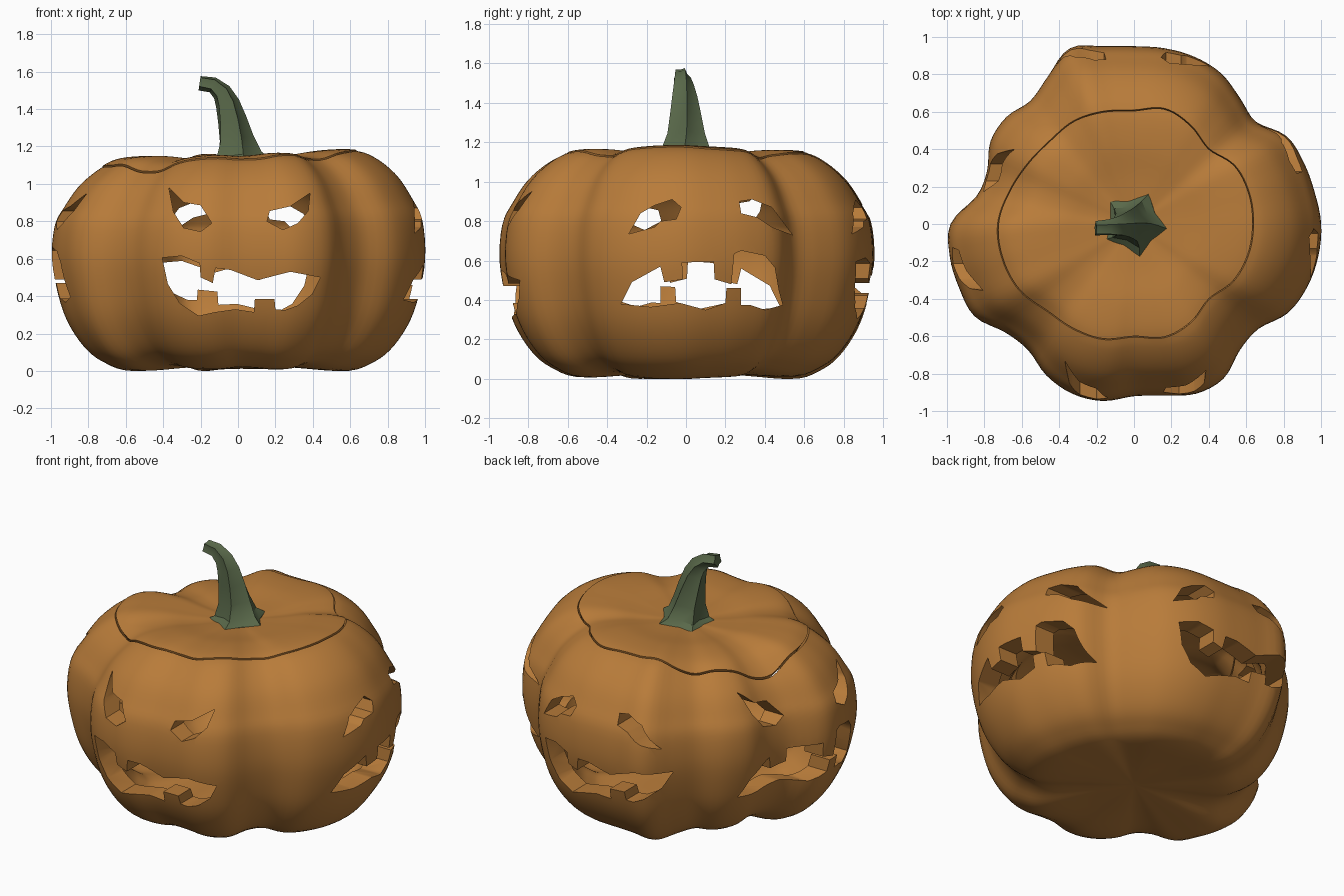
import bpy, bmesh, math
from mathutils import Vector
from mathutils.bvhtree import BVHTree

if "Cube" in bpy.data.objects:
    bpy.data.objects.remove(bpy.data.objects["Cube"])

def material(name, rgb):
    m = bpy.data.materials.new(name)
    m.diffuse_color = (*rgb, 1)
    m.use_nodes = True
    m.node_tree.nodes["Principled BSDF"].inputs["Base Color"].default_value = m.diffuse_color
    return m

ORANGE = material("pumpkin orange", (0.48, 0.20, 0.042))
GREEN = material("stem green", (0.10, 0.14, 0.068))

def finish(name, bm, mat):
    bmesh.ops.recalc_face_normals(bm, faces=bm.faces[:])
    me = bpy.data.meshes.new(name)
    bm.to_mesh(me)
    ob = bpy.data.objects.new(name, me)
    bpy.context.collection.objects.link(ob)
    me.materials.append(mat)
    return ob

def smooth(ob, deg):
    bpy.ops.object.select_all(action='DESELECT')
    ob.select_set(True)
    bpy.context.view_layer.objects.active = ob
    bpy.ops.object.shade_smooth_by_angle(angle=math.radians(deg))

def spline(a, b, c, d, t):
    return b + 0.5*t*(c - a + t*(2*a - 5*b + 4*c - d + t*(3*(b - c) + d - a)))

# Uneven lobes: radius every 10 degrees from +x; lid radius every 15 degrees
LOBES = [1.0, .98, .965, .94, .85, .88, .93, .95, .953, .95, .965, 1.0,
         .915, .86, .89, .885, .835, .855, .98, 1.0, .995, .985, .90, .88,
         .935, .965, .96, .92, .93, .965, .955, .88, .87, .95, .985, 1.0]
LID = [.64, .64, .625, .57, .61, .64, .61, .625, .64, .635, .655, .69,
       .73, .73, .71, .66, .65, .64, .605, .63, .61, .57, .615, .635]
# Side profile (radius, height) from bottom centre to top centre
PROFILE = [(0, .035), (.3, .018), (.58, 0), (.72, .045), (.82, .12), (.91, .25),
           (.965, .4), (1, .6), (.985, .79), (.93, .9), (.85, 1.015),
           (.74, 1.105), (.63, 1.15), (.45, 1.155), (.25, 1.13), (0, 1.11)]
N, WALL = 144, 0.13

def around(table, th):
    n = len(table)
    x = th / (2*math.pi) * n
    i = int(x)
    return spline(*[table[(i + k) % n] for k in (-1, 0, 1, 2)], x - i)

def profile(s):
    n = len(PROFILE) - 1
    x = min(max(s, 0), 1) * n
    i = min(int(x), n - 1)
    q = [PROFILE[min(max(i + k, 0), n)] for k in (-1, 0, 1, 2)]
    return Vector([spline(*[p[a] for p in q], x - i) for a in (0, 1)])

def surface(s, th, depth):
    p = profile(s)
    t = (profile(s + .004) - profile(s - .004)).normalized()
    rho, z = p + Vector((-t.y, t.x)) * depth
    if s <= 0 or s >= 1:
        rho = 0
    R = around(LOBES, th)
    w = min(1, abs(rho)/.75)
    w = w*w*(3 - 2*w)
    z = .6 + (z - .6) * (1 + .5*w*(R/.985 - 1 if z > .6 else R - 1))
    R = .94 + (R - .94)*min(1, .25 + w)
    x, y = rho*R*math.cos(th), rho*R*math.sin(th)
    z += .035 * x * min(max((z - .6)/.5, 0), 1)
    return Vector((x, y, z))

def rim(th, gap):
    # profile position of the lid cut at this angle
    target = around(LID, th)/around(LOBES, th) - gap
    lo, hi = .55, 1.0
    for _ in range(30):
        mid = (lo + hi) / 2
        if profile(mid).x > target:
            lo = mid
        else:
            hi = mid
    return lo

def shell(pole, gap, n, lift):
    # closed thick shell between a pole and the lid cut
    bm = bmesh.new()
    angles = [2*math.pi*i/N for i in range(N)]
    rims = [rim(a, gap) for a in angles]
    steps = [(j/n, 0) for j in range(n + 1)] + [(j/n, WALL) for j in range(n, -1, -1)]
    rings = []
    for f, depth in steps:
        rings.append([bm.verts.new(surface(pole + (r - pole)*f, a, depth) + Vector((0, 0, lift)))
                      for a, r in zip(angles, rims)])
    for a, b in zip(rings, rings[1:]):
        for i in range(N):
            k = (i + 1) % N
            bm.faces.new((a[i], a[k], b[k], b[i]))
    bmesh.ops.remove_doubles(bm, verts=bm.verts[:], dist=1e-5)
    return bm

# Pumpkin body and lid
bm = shell(0, 0, 46, 0)
bmesh.ops.recalc_face_normals(bm, faces=bm.faces[:])
tree = BVHTree.FromBMesh(bm)
body = finish("pumpkin_body", bm, ORANGE)
lid = finish("pumpkin_lid", shell(1, .006, 18, .006), ORANGE)

# Carved shapes, (sideways, height) as seen from outside
SMILE = [(-.405, .605), (-.30, .615), (-.205, .575), (-.2, .50), (-.135, .47), (-.12, .55),
         (-.04, .54), (.105, .485), (.2, .51), (.28, .53), (.44, .5), (.395, .41), (.32, .35),
         (.25, .325), (.2, .33), (.195, .385), (.09, .385), (.085, .315), (-.015, .33),
         (-.12, .315), (-.21, .295), (-.31, .36), (-.375, .465)]
FROWN = [(-.41, .38), (-.355, .49), (-.21, .57), (-.19, .49), (-.095, .505), (-.1, .59),
         (.06, .595), (.065, .505), (.15, .48), (.165, .635), (.2, .65), (.32, .625), (.37, .565),
         (.39, .45), (.41, .375), (.32, .35), (.245, .375), (.2, .375), (.2, .46), (.125, .46),
         (.12, .385), (.02, .35), (-.11, .385), (-.26, .365)]
ANGRY = [[(-.37, .98), (-.29, .9), (-.2, .885), (-.14, .79), (-.2, .745), (-.29, .765), (-.345, .85)],
         [(.155, .80), (.17, .855), (.28, .88), (.385, .95), (.375, .855), (.32, .79), (.24, .755)]]
SAD = [[(-.41, .735), (-.35, .84), (-.28, .88), (-.19, .91), (-.145, .87), (-.17, .81), (-.25, .80), (-.28, .77)],
       [(.15, .90), (.215, .91), (.315, .87), (.42, .73), (.315, .77), (.24, .82), (.16, .84)]]

cut = bmesh.new()

def carve(shape, out, shift, lift=0, tilt=0):
    # straight prism through one side of the wall
    side = Vector((-out.y, out.x, 0))
    near, far = [], []
    for u, v in shape:
        p = side*(u + shift) + Vector((0, 0, v + lift + tilt*u))
        near.append(cut.verts.new(p + out*1.3))
        far.append(cut.verts.new(p + out*.47))
    cut.faces.new(near)
    cut.faces.new(far[::-1])
    for i in range(len(near)):
        k = (i + 1) % len(near)
        cut.faces.new((near[k], near[i], far[i], far[k]))

# Four faces: direction, eyes, eye shift, mouth, mouth shift, lift, tilt
for out, eyes, es, mouth, ms, lift, tilt in [
        ((0, -1, 0), ANGRY, 0, SMILE, 0, 0, 0), ((1, 0, 0), SAD, .12, FROWN, .08, 0, 0),
        ((0, 1, 0), SAD, 0, SMILE, .02, .03, .1), ((-1, 0, 0), ANGRY, -.03, FROWN, -.07, 0, .05)]:
    out = Vector(out)
    for e in eyes:
        carve(e, out, es)
    carve(mouth, out, ms, lift, tilt)
cutter = finish("carving_cutter", cut, ORANGE)
cutter.hide_render = True
mod = body.modifiers.new("carving", 'BOOLEAN')
mod.operation, mod.solver, mod.object = 'DIFFERENCE', 'EXACT', cutter
bpy.context.view_layer.objects.active = body
bpy.ops.object.modifier_apply(modifier=mod.name)
bpy.data.objects.remove(cutter)
smooth(body, 35)
smooth(lid, 35)

# Ridged, bent stem: x, y, z, radius
PATH = [(0, 0, 1.06, .2), (0, 0, 1.125, .18), (-.005, 0, 1.155, .132), (-.015, 0, 1.24, .1),
        (-.035, -.005, 1.34, .083), (-.058, -.01, 1.43, .068), (-.087, -.015, 1.49, .055),
        (-.135, -.02, 1.53, .045), (-.205, -.025, 1.54, .041)]
bm = bmesh.new()
rings = []
for j, p in enumerate(PATH):
    a, b = PATH[max(j - 1, 0)], PATH[min(j + 1, len(PATH) - 1)]
    tan = Vector((b[0] - a[0], 0, b[2] - a[2])).normalized()
    e2 = Vector((0, 1, 0))
    e1 = e2.cross(tan)
    ring = []
    for i in range(10):
        ang = math.radians(-13 + 36*i + 5*j)
        r = p[3] * (1 if i % 2 == 0 else .7)
        ring.append(bm.verts.new(Vector(p[:3]) + (e1*math.cos(ang) + e2*math.sin(ang))*r))
    rings.append(ring)
for a, b in zip(rings, rings[1:]):
    for i in range(10):
        k = (i + 1) % 10
        bm.faces.new((a[i], a[k], b[k], b[i]))
bm.faces.new(rings[0][::-1])
bm.faces.new(rings[-1])
stem = finish("stem", bm, GREEN)
smooth(stem, 30)
